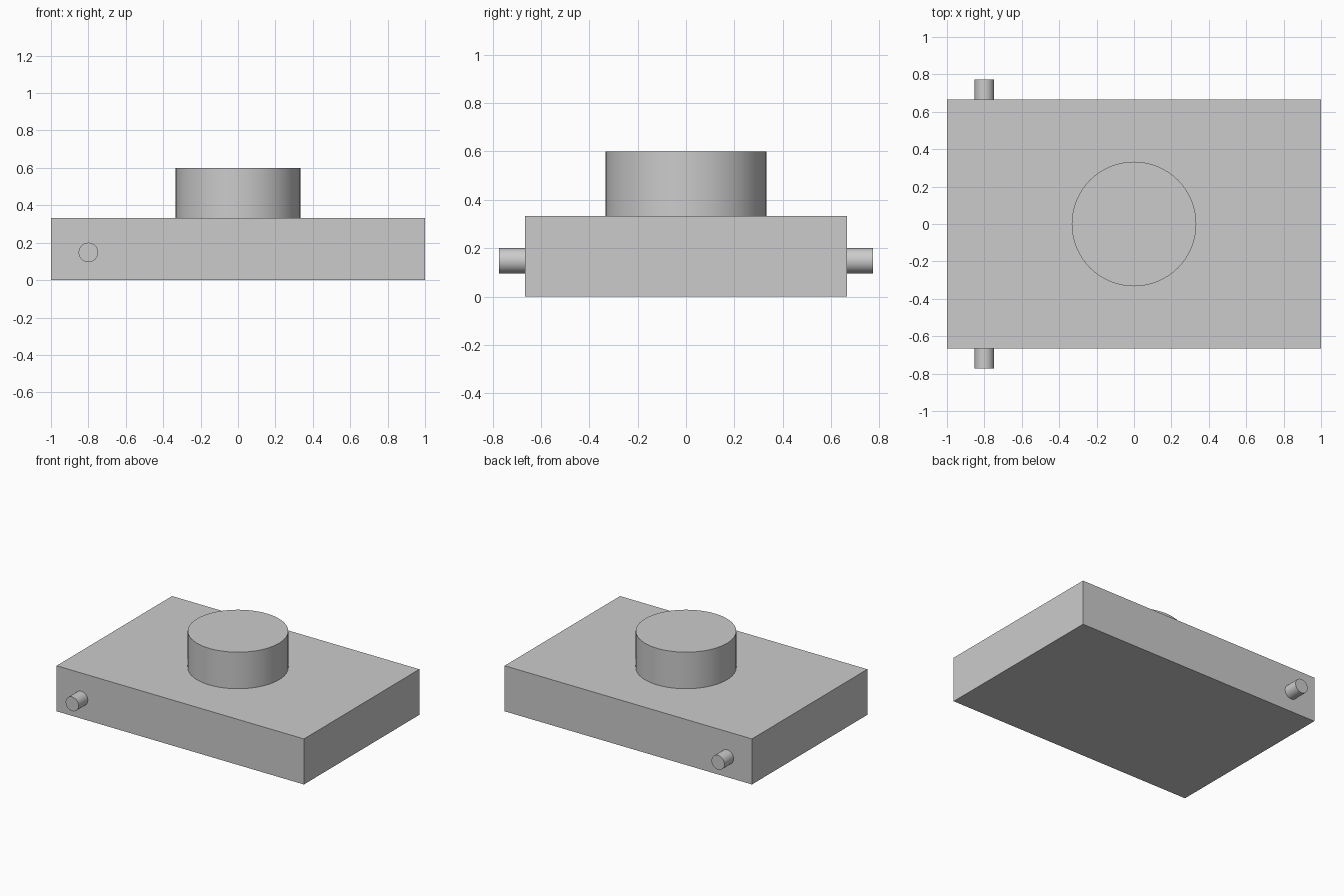
import bpy
import math

cube = bpy.data.objects.get("Cube")
if cube:
    bpy.data.objects.remove(cube, do_unlink=True)

# Single plain grey
GREY = (0.6, 0.6, 0.6, 1.0)
grey = bpy.data.materials.new("plain grey")
grey.use_nodes = True
grey.diffuse_color = GREY
for node in grey.node_tree.nodes:
    if node.type == 'BSDF_PRINCIPLED':
        node.inputs["Base Color"].default_value = GREY


def finish(name):
    obj = bpy.context.object
    obj.name = name
    obj.data.materials.append(grey)
    return obj


def cylinder(name, radius, length, location, rotation=(0, 0, 0)):
    bpy.ops.mesh.primitive_cylinder_add(vertices=64, radius=radius, depth=length,
                                        location=location, rotation=rotation)
    obj = finish(name)
    bpy.ops.object.shade_smooth_by_angle(angle=math.radians(30))
    return obj


# Flat rectangular body
WIDTH, DEPTH, HEIGHT = 2.0, 1.333, 0.333
bpy.ops.mesh.primitive_cube_add(size=1, location=(0, 0, HEIGHT / 2))
body = finish("body")
body.scale = (WIDTH, DEPTH, HEIGHT)
bpy.ops.object.transform_apply(location=False, rotation=False, scale=True)

# Round boss standing on the body
BOSS_HEIGHT = 0.267
cylinder("top_boss", 0.333, BOSS_HEIGHT, (0, 0, HEIGHT + BOSS_HEIGHT / 2))

# Small pegs on the front and back faces, near the right end
PEG_LENGTH = 0.107
for name, side in (("front_peg", -1), ("back_peg", 1)):
    cylinder(name, 0.052, PEG_LENGTH,
             (-0.8, side * (DEPTH + PEG_LENGTH) / 2, 0.148),
             (math.radians(90), 0, 0))
